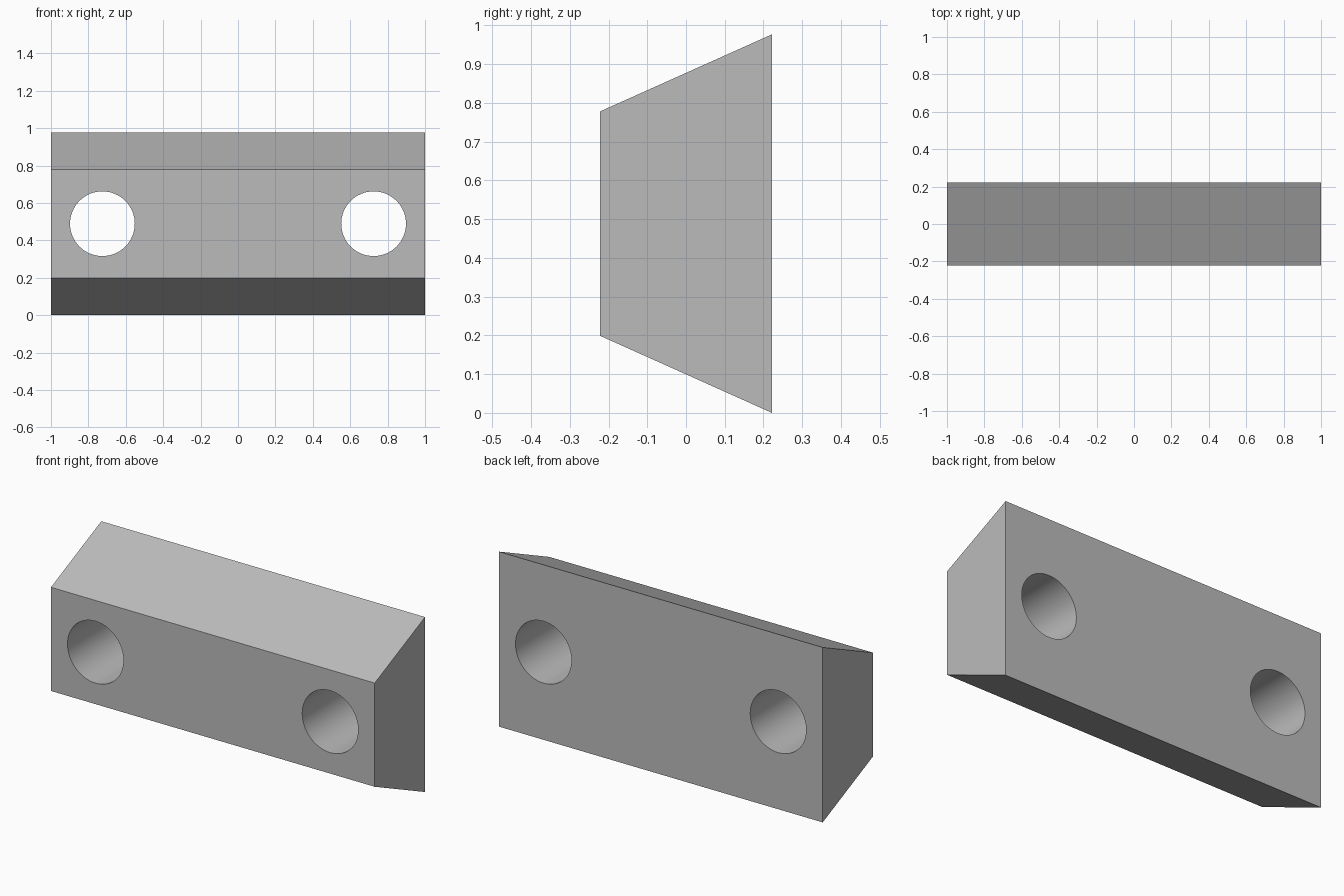
import bpy, bmesh, math
from mathutils import Matrix

cube = bpy.data.objects.get("Cube")
if cube:
    bpy.data.objects.remove(cube, do_unlink=True)

HALF_LENGTH, HALF_DEPTH = 1.0, 0.222
HOLE_X, HOLE_Z, HOLE_RADIUS = 0.725, 0.489, 0.173

grey = bpy.data.materials.new("plain_grey")
grey.use_nodes = True
colour = (0.5, 0.5, 0.5, 1)
grey.diffuse_color = colour
grey.node_tree.nodes["Principled BSDF"].inputs["Base Color"].default_value = colour


def make_object(name, bm):
    bmesh.ops.recalc_face_normals(bm, faces=bm.faces)
    mesh = bpy.data.meshes.new(name)
    bm.to_mesh(mesh)
    bm.free()
    mesh.materials.append(grey)
    obj = bpy.data.objects.new(name, mesh)
    bpy.context.collection.objects.link(obj)
    return obj


# Wedge-sided bar: side profile (y, z) extruded along x
profile = [(-HALF_DEPTH, 0.199), (HALF_DEPTH, 0), (HALF_DEPTH, 0.977), (-HALF_DEPTH, 0.778)]
bm = bmesh.new()
end = bm.faces.new([bm.verts.new((-HALF_LENGTH, y, z)) for y, z in profile])
grown = bmesh.ops.extrude_face_region(bm, geom=[end])["geom"]
bmesh.ops.translate(bm, vec=(2 * HALF_LENGTH, 0, 0),
                    verts=[v for v in grown if isinstance(v, bmesh.types.BMVert)])
bar = make_object("mounting_bar", bm)

# Two bolt holes running front to back
bm = bmesh.new()
for side in (-1, 1):
    place = Matrix.Translation((side * HOLE_X, 0, HOLE_Z)) @ Matrix.Rotation(math.pi / 2, 4, "X")
    bmesh.ops.create_cone(bm, cap_ends=True, segments=64, radius1=HOLE_RADIUS,
                          radius2=HOLE_RADIUS, depth=1, matrix=place)
cutter = make_object("hole_cutter", bm)
cutter.hide_render = True
cutter.hide_set(True)

cut = bar.modifiers.new("bolt_holes", "BOOLEAN")
cut.operation = "DIFFERENCE"
cut.solver = "EXACT"
cut.object = cutter

# Apply the cut, then smooth the bores while keeping the edges sharp
bpy.ops.object.select_all(action="DESELECT")
bpy.context.view_layer.objects.active = bar
bar.select_set(True)
bpy.ops.object.modifier_apply(modifier=cut.name)
bpy.data.objects.remove(cutter, do_unlink=True)
bpy.ops.object.shade_smooth_by_angle(angle=math.radians(20))
